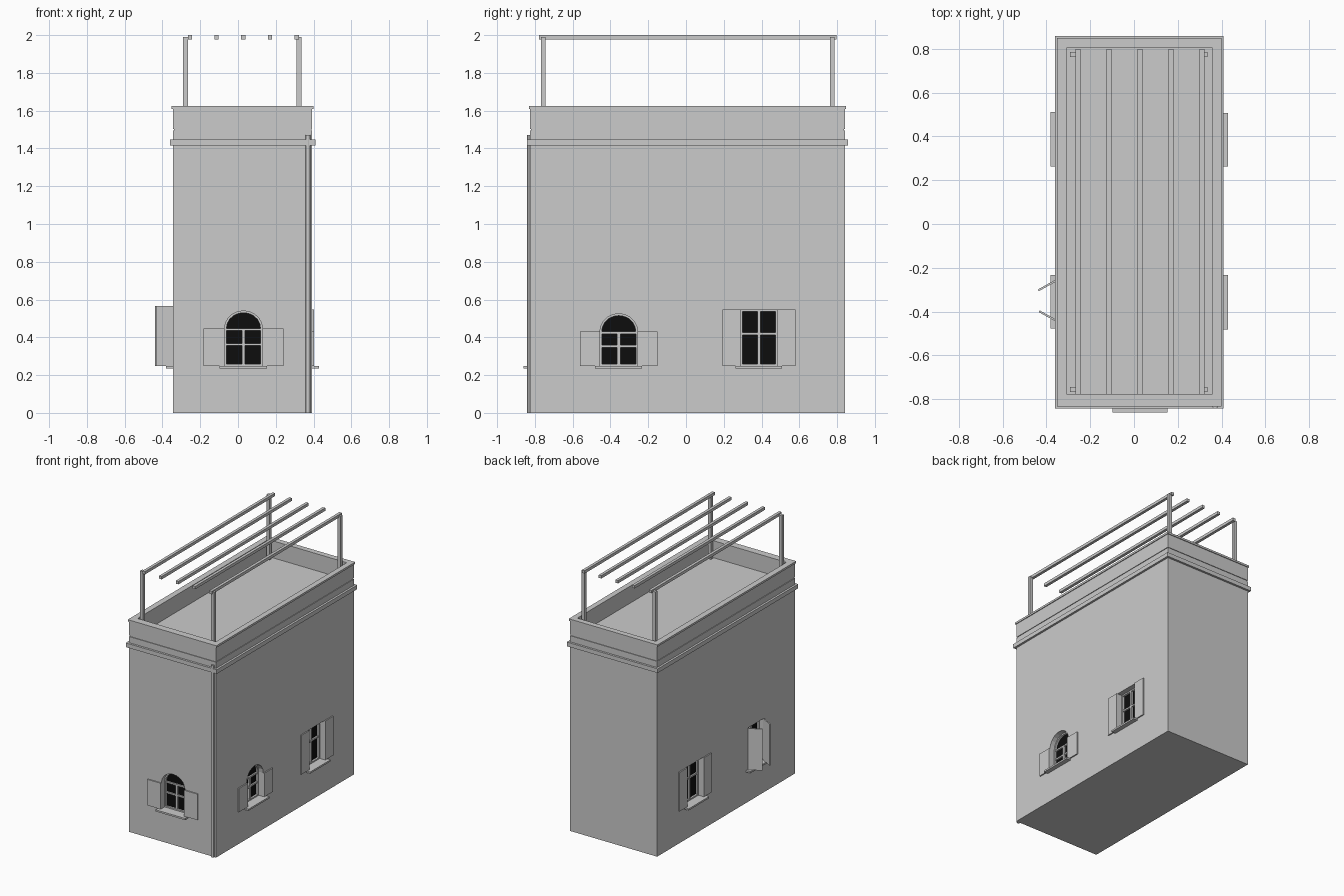
import bpy, bmesh, math
from mathutils import Vector

if "Cube" in bpy.data.objects:
    bpy.data.objects.remove(bpy.data.objects["Cube"])

def material(name, c):
    m = bpy.data.materials.new(name)
    m.diffuse_color = (*c, 1)
    m.use_nodes = True
    m.node_tree.nodes["Principled BSDF"].inputs["Base Color"].default_value = m.diffuse_color
    return m

PLASTER = material("grey plaster", (0.6, 0.6, 0.6))
DARK = material("dark glass", (0.004, 0.004, 0.004))

def finish(name, bm, mat):
    bmesh.ops.recalc_face_normals(bm, faces=bm.faces[:])
    me = bpy.data.meshes.new(name)
    bm.to_mesh(me)
    bm.free()
    me.materials.append(mat)
    ob = bpy.data.objects.new(name, me)
    bpy.context.collection.objects.link(ob)
    return ob

def prism(name, pts, vec, mat=PLASTER):
    """Extrude a flat polygon along a vector."""
    bm = bmesh.new()
    a = [bm.verts.new(p) for p in pts]
    b = [bm.verts.new(Vector(p) + Vector(vec)) for p in pts]
    bm.faces.new(a)
    bm.faces.new(b)
    for i in range(len(a)):
        j = (i + 1) % len(a)
        bm.faces.new((a[i], a[j], b[j], b[i]))
    return finish(name, bm, mat)

def ring(name, outer, inner, vec, mat=PLASTER):
    """Extrude the strip between two matching outlines."""
    bm = bmesh.new()
    vec = Vector(vec)
    loops = [[bm.verts.new(Vector(p) + o) for p in pts]
             for pts, o in ((outer, Vector()), (outer, vec), (inner, vec), (inner, Vector()))]
    n = len(outer)
    for k in range(4):
        p, q = loops[k], loops[(k + 1) % 4]
        for i in range(n):
            j = (i + 1) % n
            bm.faces.new((p[i], p[j], q[j], q[i]))
    return finish(name, bm, mat)

def rect(x0, x1, y0, y1, z):
    return [(x0, y0, z), (x1, y0, z), (x1, y1, z), (x0, y1, z)]

def box(name, x0, x1, y0, y1, z0, z1):
    return prism(name, rect(x0, x1, y0, y1, z0), (0, 0, z1 - z0))

X0, X1, Y0, Y1 = -0.345, 0.393, -0.826, 0.842

def grown(g, z):
    return rect(X0 - g, X1 + g, Y0 - g, Y1 + g, z)

# main block, cornice, parapet and coping
body = box("house_walls", X0, X1, Y0, Y1, 0, 1.495)
opening = rect(-0.306, 0.357, -0.777, 0.805, 0)
def roof_ring(name, g, z0, z1):
    ring(name, grown(g, z0), [(x, y, z0) for x, y, _ in opening], (0, 0, z1 - z0))
ring("cornice", grown(0.016, 1.416), grown(-0.02, 1.416), (0, 0, 0.032))
roof_ring("parapet_groove", -0.005, 1.495, 1.503)
roof_ring("parapet", 0, 1.503, 1.61)
roof_ring("parapet_coping", 0.006, 1.61, 1.625)

# roof pergola: four posts and five rails
for x in (-0.279, 0.322):
    for y in (-0.755, 0.774):
        box("pergola_post", x - 0.013, x + 0.013, y - 0.012, y + 0.012, 1.495, 1.99)
for i in range(5):
    x = -0.255 + i * 0.1415
    box("pergola_rail", x - 0.011, x + 0.011, -0.777, 0.798, 1.978, 2.0)

# drain pipe on the front corner
pipe = [(0.37 + 0.013 * math.cos(a), -0.832 + 0.011 * math.sin(a), 0)
        for a in (math.tau * i / 10 for i in range(10))]
prism("drain_pipe", pipe, (0, 0, 1.47))

# walls: origin, direction along the wall, outward direction
WALLS = {
    "front": (Vector((0, Y0, 0)), Vector((1, 0, 0)), Vector((0, -1, 0))),
    "right": (Vector((X1, 0, 0)), Vector((0, 1, 0)), Vector((1, 0, 0))),
    "left": (Vector((X0, 0, 0)), Vector((0, 1, 0)), Vector((-1, 0, 0))),
}
SILL = 0.249

def outline(u0, u1, z1, rise, inset=0):
    """Window outline, with a round head when rise is above zero."""
    a, b, z0 = u0 + inset, u1 - inset, SILL + inset
    if not rise:
        return [(a, z0), (b, z0), (b, z1 - inset), (a, z1 - inset)]
    mid, r = (a + b) / 2, (b - a) / 2
    arc = [(mid + r * math.cos(math.pi * i / 10), z1 + (rise - inset) * math.sin(math.pi * i / 10))
           for i in range(11)]
    return [(a, z0), (b, z0)] + arc

def window(wall, u0, u1, z1, rise=0, shutter=0.108, swung=False):
    o, u, d = WALLS[wall]
    def at(pts, depth):
        return [o + u * p + d * depth + Vector((0, 0, z)) for p, z in pts]
    def slab(name, a, b, za, zb, d0, d1, mat=PLASTER):
        prism(name, at([(a, za), (b, za), (b, zb), (a, zb)], d0), d * (d1 - d0), mat)
    # recess cut into the wall
    shape = outline(u0, u1, z1, rise)
    cutter = prism("window_cutter", at(shape, -0.06), d * 0.1)
    mod = body.modifiers.new("recess", 'BOOLEAN')
    mod.operation, mod.solver, mod.object = 'DIFFERENCE', 'EXACT', cutter
    bpy.context.view_layer.objects.active = body
    bpy.ops.object.modifier_apply(modifier=mod.name)
    bpy.data.objects.remove(cutter)
    # dark pane, frame and glazing bars
    prism(wall + "_window_pane", at(outline(u0, u1, z1, rise, 0.001), -0.059), d * 0.006, DARK)
    ring(wall + "_window_frame", at(shape, -0.053),
         at(outline(u0, u1, z1, rise, 0.01), -0.053), d * 0.015)
    mid = (u0 + u1) / 2
    slab(wall + "_window_mullion", mid - 0.008, mid + 0.008, SILL, z1, -0.053, -0.04)
    bars = [SILL + (z1 - SILL) * 0.57] + ([z1 - 0.006] if rise else [])
    for z in bars:
        slab(wall + "_window_bar", u0, u1, z - 0.006, z + 0.006, -0.053, -0.041)
    # sill
    slab(wall + "_window_sill", u0 - 0.026, u1 + 0.024, 0.236, SILL, -0.05, 0.035)
    # shutters, flat on the wall or swung outwards
    for hinge, s in ((u0, -1), (u1, 1)):
        if swung:
            p = o + u * hinge
            along = u * (-s * 0.05) + d * 0.09
            side = Vector((along.y, -along.x, 0)).normalized() * 0.009
            pts = [p, p + along, p + along + side, p + side]
            prism(wall + "_shutter", [q + Vector((0, 0, SILL)) for q in pts], (0, 0, z1 - SILL))
        else:
            a, b = sorted((hinge, hinge + s * shutter))
            slab(wall + "_shutter", a, b, SILL, z1, 0, 0.009)

window("front", -0.071, 0.129, 0.448, 0.092, 0.112)
window("right", -0.456, -0.256, 0.43, 0.095, 0.106)
window("right", 0.288, 0.483, 0.548, 0, 0.096)
window("left", 0.288, 0.486, 0.548, 0, 0.096)
window("left", -0.452, -0.257, 0.566, 0, 0.1, swung=True)
